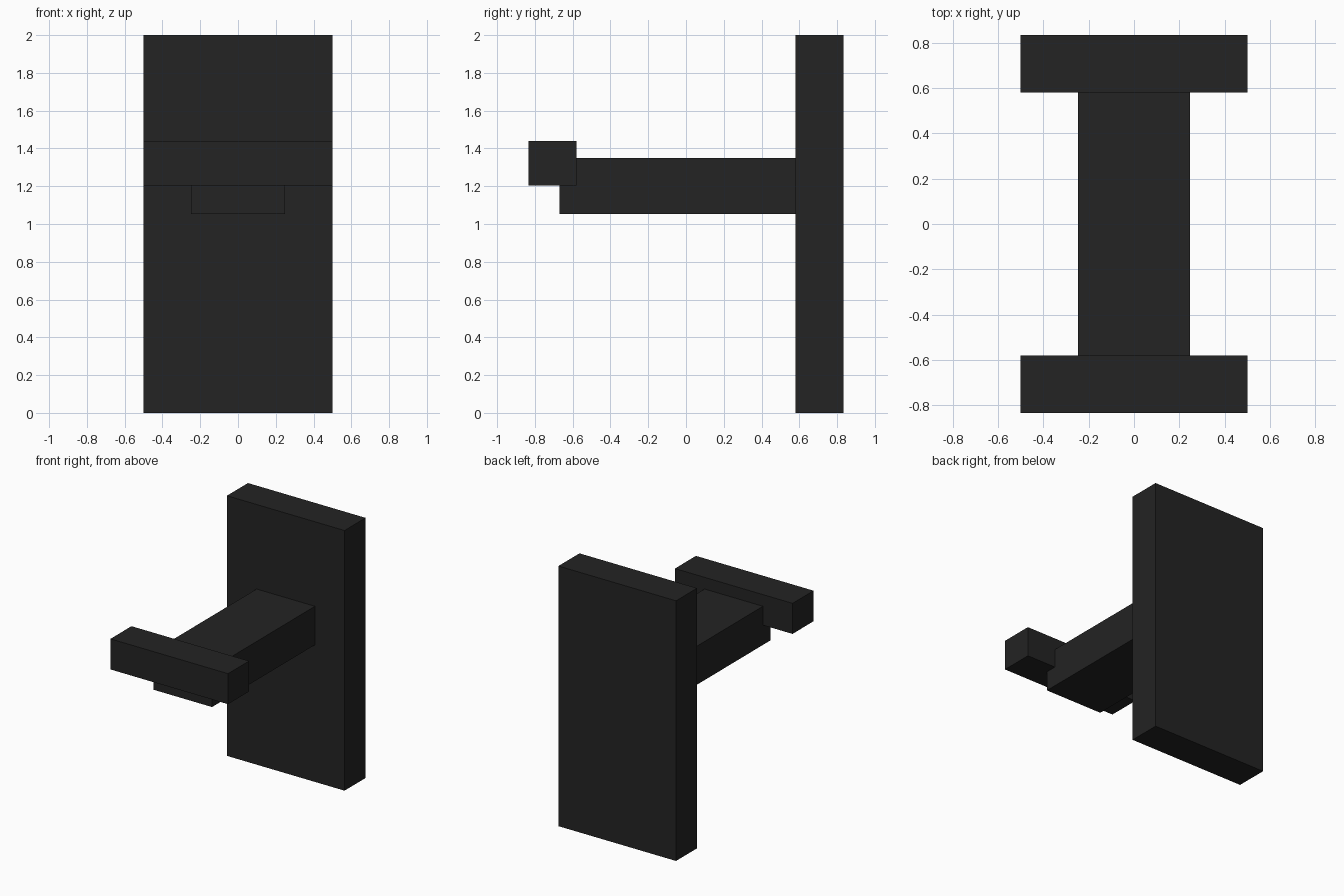
import bpy

if "Cube" in bpy.data.objects:
    bpy.data.objects.remove(bpy.data.objects["Cube"])

black = bpy.data.materials.new("matte_black")
black.diffuse_color = (0.017, 0.017, 0.017, 1.0)
black.use_nodes = True
black.node_tree.nodes["Principled BSDF"].inputs["Base Color"].default_value = black.diffuse_color


def box(name, x, y, z):
    """Box spanning the given (min, max) ranges."""
    spans = (x, y, z)
    bpy.ops.mesh.primitive_cube_add(size=1, location=[(a + b) / 2 for a, b in spans])
    ob = bpy.context.object
    ob.name = name
    ob.scale = [b - a for a, b in spans]
    bpy.ops.object.transform_apply(location=False, rotation=False, scale=True)
    ob.data.materials.append(black)
    return ob


# Tall upright plate at the back
box("back_plate", (-0.5, 0.5), (0.58, 0.835), (0.0, 2.0))
# Arm reaching forward from the plate
box("arm", (-0.248, 0.248), (-0.67, 0.58), (1.053, 1.35))
# Crossbar resting over the front end of the arm
box("front_crossbar", (-0.5, 0.5), (-0.835, -0.58), (1.205, 1.44))
